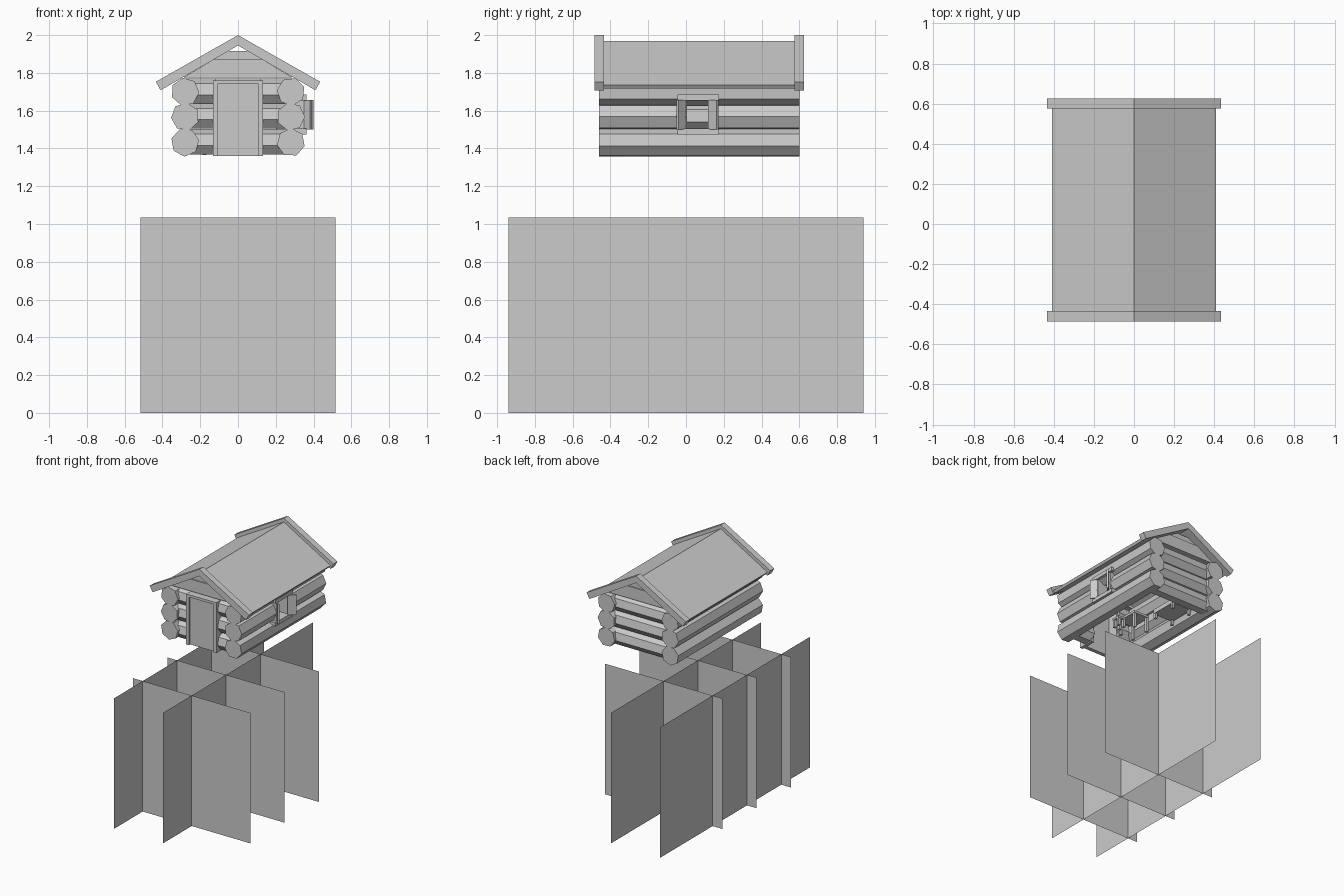
import bpy, bmesh
from math import cos, sin, radians, pi
from mathutils import Vector, Matrix

if "Cube" in bpy.data.objects:
    bpy.data.objects.remove(bpy.data.objects["Cube"])


def finish(name, bm):
    bmesh.ops.recalc_face_normals(bm, faces=bm.faces[:])
    me = bpy.data.meshes.new(name)
    bm.to_mesh(me)
    bm.free()
    ob = bpy.data.objects.new(name, me)
    bpy.context.collection.objects.link(ob)
    return ob


def prism(name, profile, axis, a, b):
    """Extrude a closed profile along x (profile in y,z) or y (profile in x,z)."""
    bm = bmesh.new()
    def put(u, v, t):
        return bm.verts.new((u, t, v) if axis == 'y' else (t, u, v))
    lo = [put(u, v, a) for u, v in profile]
    hi = [put(u, v, b) for u, v in profile]
    n = len(profile)
    bm.faces.new(lo)
    bm.faces.new(hi)
    for i in range(n):
        j = (i + 1) % n
        bm.faces.new((lo[i], lo[j], hi[j], hi[i]))
    return finish(name, bm)


def box(name, x0, x1, y0, y1, z0, z1):
    return prism(name, [(x0, z0), (x1, z0), (x1, z1), (x0, z1)], 'y', y0, y1)


def plane(name, corners):
    bm = bmesh.new()
    bm.faces.new([bm.verts.new(c) for c in corners])
    return finish(name, bm)


def log(name, axis, cu, cz, a, b, turn, r=0.075):
    pts = [(cu + r * cos(radians(turn) + 2 * pi * i / 7),
            cz + r * sin(radians(turn) + 2 * pi * i / 7)) for i in range(7)]
    return prism(name, pts, axis, a, b)


# Crossed upright sheets below the cabin
H = 1.035
for x in (-0.43, 0.0):
    plane("long_sheet", [(x, -0.94, 0), (x, 0.94, 0), (x, 0.94, H), (x, -0.94, H)])
for y in (-0.58, -0.15, 0.28):
    plane("cross_sheet", [(-0.515, y, 0), (0.515, y, 0), (0.515, y, H), (-0.515, y, H)])

# Log walls
turns = {-1: (10, 30, 48), 1: (-15, 0, 20)}
for i, z in enumerate((1.432, 1.568, 1.70)):
    for s in (-1, 1):
        spans = [(-0.46, 0.60)]
        if s == 1 and i == 1:
            spans = [(-0.46, 0.005), (0.125, 0.60)]      # window gap
        for a, b in spans:
            log("side_log", 'y', s * 0.28, z, a, b, turns[s][i])
        log("front_log", 'x', -0.375, z, min(s * 0.29, s * 0.12),
            max(s * 0.29, s * 0.12), 193, 0.07)
    log("back_log", 'x', 0.515, z, -0.29, 0.29, -13, 0.07)

# Gable logs cut to the roof slope
for y in (-0.375, 0.515):
    for x0, x1, z0, z1, d in ((0.29, 0.13, 1.775, 1.87, 0.055), (0.13, 0.052, 1.87, 1.915, 0.045)):
        prism("gable_log", [(-x0, z0), (x0, z0), (x1, z1), (-x1, z1)], 'y', y - d, y + d)

# Roof and its end boards
roof = [(0, 1.97), (0.41, 1.735), (0.398, 1.717), (0, 1.945), (-0.398, 1.717), (-0.41, 1.735)]
board = [(0, 2.0), (0.435, 1.753), (0.41, 1.708), (0, 1.945), (-0.41, 1.708), (-0.435, 1.753)]
prism("roof", roof, 'y', -0.435, 0.575)
prism("front_roof_board", board, 'y', -0.485, -0.435)
prism("back_roof_board", board, 'y', 0.575, 0.625)

# Door and frame
box("door", -0.108, 0.108, -0.445, -0.415, 1.36, 1.74)
for s in (-1, 1):
    xs = sorted((s * 0.108, s * 0.132))
    box("door_post", xs[0], xs[1], -0.46, -0.33, 1.36, 1.76)
box("door_lintel", -0.108, 0.108, -0.46, -0.33, 1.74, 1.76)

# Window frame on the right wall
box("window_sill", 0.20, 0.362, -0.045, 0.175, 1.475, 1.505)
box("window_lintel", 0.20, 0.362, -0.045, 0.175, 1.655, 1.685)
for y0, y1 in ((-0.02, 0.005), (0.125, 0.15)):
    box("window_post", 0.20, 0.35, y0, y1, 1.505, 1.655)

# Half-open shutters
for hinge, s in ((0.005, -1), (0.125, 1)):
    ob = box("shutter", 0, 0.012, 0, 0.065, 1.50, 1.657)
    ang = radians(-45) if s > 0 else radians(225)
    ob.data.transform(Matrix.Translation((0.345, hinge, 0)) @ Matrix.Rotation(ang, 4, 'Z'))

# Simple furniture seen through the open underside
def table(name, cx, cy, w, d, top, t):
    box(name + "_top", cx - w, cx + w, cy - d, cy + d, top - t, top)
    for sx in (-1, 1):
        for sy in (-1, 1):
            x, y = cx + sx * (w - 0.012), cy + sy * (d - 0.012)
            box(name + "_leg", x - 0.01, x + 0.01, y - 0.01, y + 0.01, 1.365, top - t)

table("table", -0.04, -0.05, 0.07, 0.09, 1.50, 0.018)
table("bed", -0.10, 0.32, 0.09, 0.11, 1.44, 0.035)
table("stool", 0.10, -0.05, 0.035, 0.035, 1.44, 0.015)
